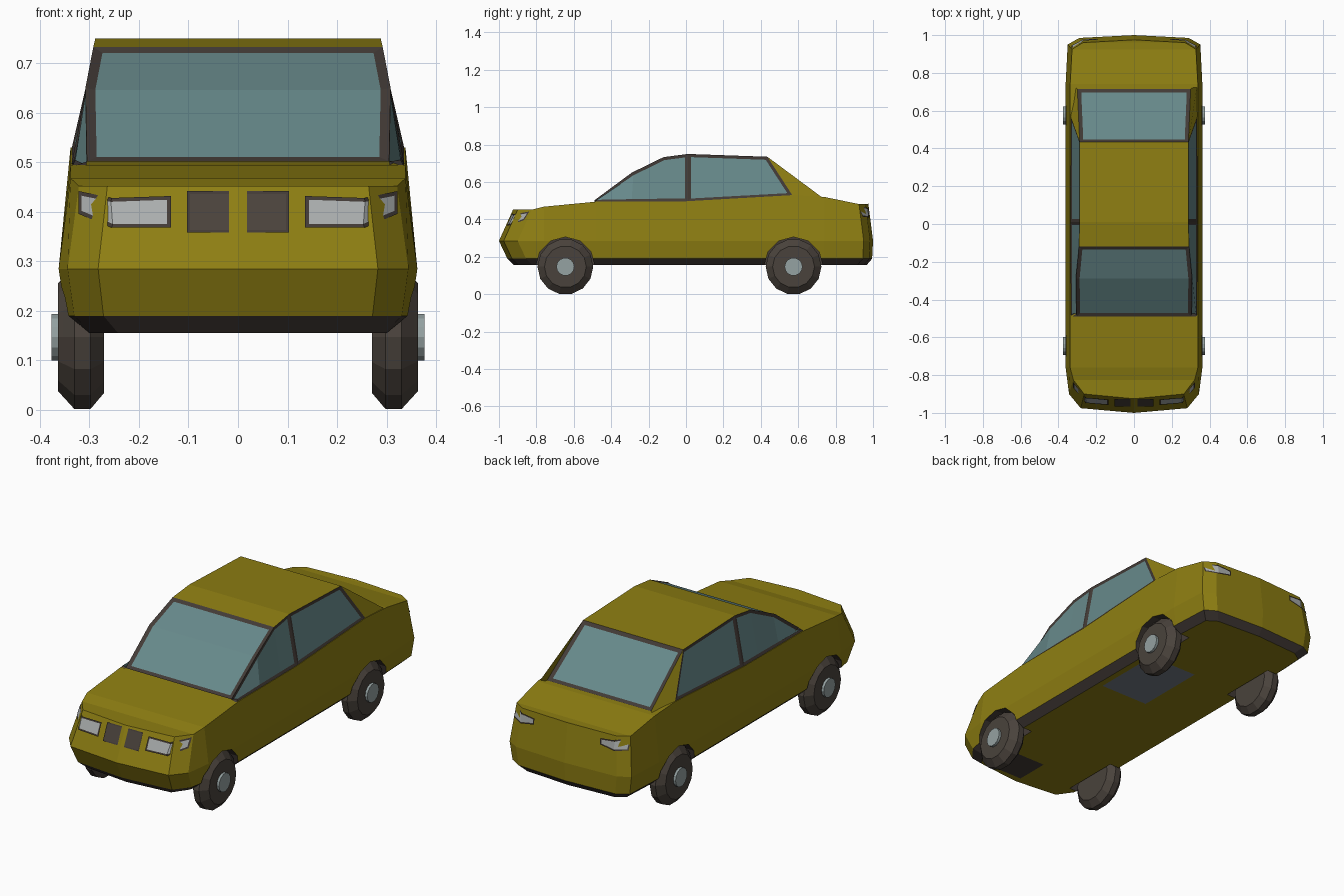
import bpy, bmesh, math
from mathutils import Vector
from mathutils.bvhtree import BVHTree

if "Cube" in bpy.data.objects:
    bpy.data.objects.remove(bpy.data.objects["Cube"], do_unlink=True)


def material(name, r, g, b):
    m = bpy.data.materials.new(name)
    m.use_nodes = True
    m.diffuse_color = (r, g, b, 1)
    node = next(n for n in m.node_tree.nodes if n.type == 'BSDF_PRINCIPLED')
    node.inputs["Base Color"].default_value = (r, g, b, 1)
    node.inputs["Roughness"].default_value = 0.8
    return m


PAINT = material("olive_yellow_paint", .27, .21, .006)
TRIM = material("dark_trim", .055, .043, .037)
GLASS = material("teal_glass", .135, .25, .255)
LAMP = material("lamp_grey", .40, .42, .42)
TYRE = material("tyre_brown_grey", .068, .055, .045)
HUB = material("hub_grey", .30, .36, .36)
STEEL = material("steel_blue", .17, .20, .24)


def finish(name, bm, mats):
    mesh = bpy.data.meshes.new(name)
    bm.to_mesh(mesh)
    bm.free()
    for m in mats:
        mesh.materials.append(m)
    ob = bpy.data.objects.new(name, mesh)
    bpy.context.scene.collection.objects.link(ob)
    return ob


def add_face(bm, verts, mat=0):
    verts = list(dict.fromkeys(verts))
    if len(verts) < 3:
        return None
    f = bm.faces.new(verts)
    f.material_index = mat
    return f


def framed(bm, faces, width, depth, centre):
    """Inset a group of faces: the rim becomes trim, the middle gets its own colour."""
    rim = bmesh.ops.inset_region(bm, faces=faces, thickness=width, depth=depth,
                                 use_even_offset=True, use_boundary=True)["faces"]
    for f in rim:
        f.material_index = 1
    for f in faces:
        f.material_index = centre


# Body shell: stacked plan outlines, from floor to shoulder
SHOULDER = [.452, .452, .452, .468, .495, .497, .53, .52, .482, .482, .484]
LEVELS = [(.31, .155, -.92, .965), (.348, .19, -.955, .995),
          (.362, .285, -1.0, 1.0), (.338, None, -.925, .975)]


def outline(w, front, rear):
    return [(0, front), (.78 * w, front + .025), (.95 * w, front + .10),
            (w, -.76), (w, -.48), (w, 0), (w, .57), (w, .74),
            (.97 * w, rear - .05), (.8 * w, rear - .015), (0, rear)]


bm = bmesh.new()
left, right = [], []
for w, z, front, rear in LEVELS:
    pts = outline(w, front, rear)
    row = [bm.verts.new((x, y, z or SHOULDER[i])) for i, (x, y) in enumerate(pts)]
    left.append(row)
    right.append([v if v.co.x == 0 else bm.verts.new((-v.co.x, v.co.y, v.co.z)) for v in row])
for i in range(len(SHOULDER) - 1):
    for k in range(len(LEVELS) - 1):
        for side in (left, right):
            add_face(bm, [side[k][i], side[k][i + 1], side[k + 1][i + 1], side[k + 1][i]],
                     1 if k == 0 else 0)
    for k in (0, -1):
        add_face(bm, [left[k][i], left[k][i + 1], right[k][i + 1], right[k][i]])
bmesh.ops.recalc_face_normals(bm, faces=bm.faces)
tree = BVHTree.FromBMesh(bm)
body = finish("body", bm, [PAINT, TRIM])

# Wheel arches cut from the body
AXLES = (-.645, .575)
cutters = []
for y in AXLES:
    for s in (-1, 1):
        bpy.ops.mesh.primitive_cylinder_add(vertices=12, radius=.158, depth=.3,
                                            location=(s * .405, y, .148),
                                            rotation=(0, math.pi / 2, 0))
        cut = bpy.context.object
        cut.name = "arch_cutter"
        cut.hide_render = True
        cut.data.materials.append(PAINT)
        cut.data.materials.append(TRIM)
        for p in cut.data.polygons:
            p.material_index = 1
        mod = body.modifiers.new("arch", 'BOOLEAN')
        mod.operation, mod.object, mod.solver = 'DIFFERENCE', cut, 'EXACT'
        cutters.append(cut)
bpy.context.view_layer.objects.active = body
for mod in list(body.modifiers):
    bpy.ops.object.modifier_apply(modifier=mod.name)
for cut in cutters:
    bpy.data.objects.remove(cut, do_unlink=True)

# Cabin: stations of top y, x, z and sill y, z
STATIONS = [(-.49, .305, .502, -.49, .490), (-.29, .308, .65, -.29, .494),
            (-.12, .292, .733, -.12, .496), (.01, .288, .75, .01, .496),
            (.435, .288, .735, .57, .527), (.715, .30, .525, .745, .505)]
bm = bmesh.new()
rows = []
for ty, tx, tz, sy, sz in STATIONS:
    rows.append([bm.verts.new(c) for c in
                 ((-.336, sy, sz), (-tx, ty, tz), (tx, ty, tz), (.336, sy, sz))])
strips = [[add_face(bm, [a[i], a[i + 1], b[i + 1], b[i]]) for i in range(3)]
          for a, b in zip(rows, rows[1:])]
bmesh.ops.recalc_face_normals(bm, faces=bm.faces)
if strips[2][1].normal.z < 0:
    bmesh.ops.reverse_faces(bm, faces=bm.faces)
framed(bm, [s[1] for s in strips[:2]], .02, -.004, 2)
framed(bm, [strips[4][1]], .02, -.004, 2)
for i in (0, 2):
    framed(bm, [s[i] for s in strips[:3]], .016, -.004, 2)
    framed(bm, [strips[3][i]], .016, -.004, 2)
finish("cabin", bm, [PAINT, TRIM, GLASS])


# Framed plates laid on the nose and tail
def plate(name, columns, facing, width, centre):
    """Columns are (x, low z, high z), projected along y onto the body."""
    bm = bmesh.new()
    pairs = []
    for x, low, high in columns:
        pair = []
        for z in (low, high):
            hit = tree.ray_cast(Vector((x, facing * 3, z)), Vector((0, -facing, 0)))[0]
            y = hit.y if hit else facing * .92
            pair.append(bm.verts.new((x, y + facing * .008, z)))
        pairs.append(pair)
    faces = [add_face(bm, [a[0], b[0], b[1], a[1]]) for a, b in zip(pairs, pairs[1:])]
    bm.normal_update()
    if faces[0].normal.y * facing < 0:
        bmesh.ops.reverse_faces(bm, faces=faces)
    framed(bm, faces, width, 0, 2)
    finish(name, bm, [PAINT, TRIM, centre])


plate("grille", [(-.103, .358, .442), (.103, .358, .442)], -1, .006, TYRE)
for s, label in ((1, "left"), (-1, "right")):
    plate(label + "_headlight",
          [(s * .135, .368, .432), (s * .255, .368, .428), (s * .322, .396, .442)], -1, .008, LAMP)
    plate(label + "_tail_light",
          [(s * .19, .425, .455), (s * .268, .41, .462), (s * .33, .415, .474)], 1, .007, LAMP)


# Wheels: a lathed tyre and a round hub
def lathe(name, profile, side, y, mat, sides=14):
    bm = bmesh.new()
    rings = []
    for x, r in profile:
        rings.append([bm.verts.new((side * x, y + r * math.sin(a), .147 + r * math.cos(a)))
                      for a in (math.tau * (i + .5) / sides for i in range(sides))])
    for a, b in zip(rings, rings[1:]):
        for i in range(sides):
            j = (i + 1) % sides
            add_face(bm, [a[i], a[j], b[j], b[i]])
    add_face(bm, rings[0])
    add_face(bm, rings[-1])
    bmesh.ops.recalc_face_normals(bm, faces=bm.faces)
    finish(name, bm, [mat])


for y, end in zip(AXLES, ("front", "rear")):
    for s, label in ((1, "left"), (-1, "right")):
        lathe(f"{end}_{label}_tyre", [(.27, .115), (.298, .149), (.33, .149), (.354, .122),
                                      (.363, .112), (.363, .04)], s, y, TYRE)
        lathe(f"{end}_{label}_hub", [(.35, .048), (.376, .048)], s, y, HUB)


# Underbody panels
def under_panel(name, x0, x1, y0, y1, mat):
    bm = bmesh.new()
    add_face(bm, [bm.verts.new((x, y, .152)) for x, y in
                  ((x0, y0), (x0, y1), (x1, y1), (x1, y0))])
    finish(name, bm, [mat])


under_panel("rear_under_panel", 0, .28, .09, .47, STEEL)
under_panel("front_under_panel", 0, .24, -.88, -.70, TRIM)
